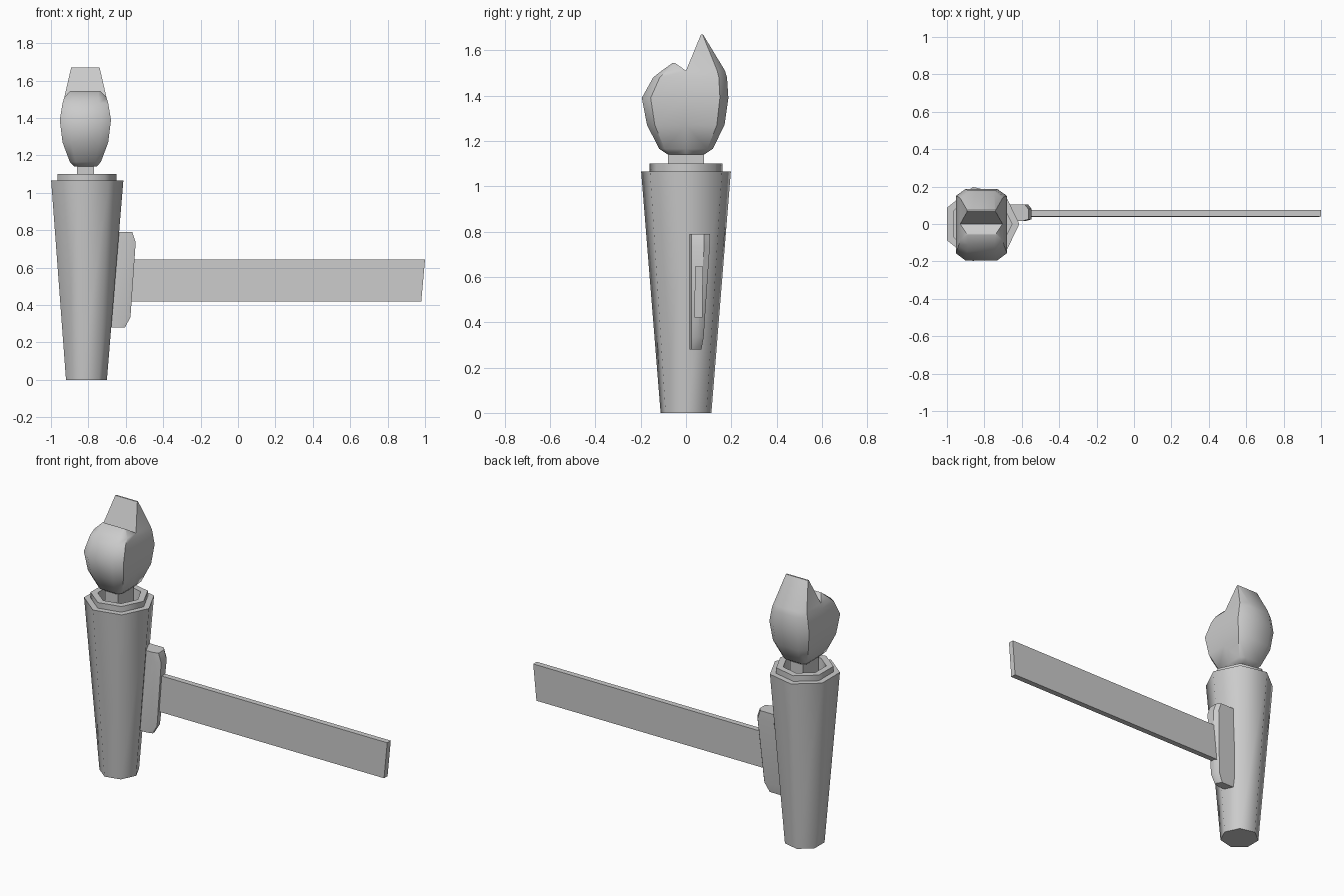
import bpy, bmesh, math

if "Cube" in bpy.data.objects:
    bpy.data.objects.remove(bpy.data.objects["Cube"])

CX = -0.816  # torch axis


def make(name, verts, faces, angle=40):
    me = bpy.data.meshes.new(name)
    me.from_pydata(verts, [], faces)
    bm = bmesh.new()
    bm.from_mesh(me)
    bmesh.ops.remove_doubles(bm, verts=bm.verts, dist=1e-4)
    bmesh.ops.recalc_face_normals(bm, faces=bm.faces)
    bm.to_mesh(me)
    bm.free()
    ob = bpy.data.objects.new(name, me)
    bpy.context.collection.objects.link(ob)
    bpy.ops.object.select_all(action='DESELECT')
    ob.select_set(True)
    bpy.context.view_layer.objects.active = ob
    bpy.ops.object.shade_smooth_by_angle(angle=math.radians(angle))
    return ob


def loft(rings, cap=True):
    n = len(rings[0])
    verts = [p for r in rings for p in r]
    faces = [(i * n + j, i * n + (j + 1) % n, (i + 1) * n + (j + 1) % n, (i + 1) * n + j)
             for i in range(len(rings) - 1) for j in range(n)]
    if cap:
        faces += [tuple(range(n)), tuple(range(len(verts) - n, len(verts)))]
    return verts, faces


def ring(r, z, n=7):
    return [(CX + r * math.cos(2 * math.pi * k / n), r * math.sin(2 * math.pi * k / n), z)
            for k in range(n)]


# Tapered handle with stepped rim and hollow cup
profile = [(0.115, 0), (0.203, 1.065), (0.166, 1.065), (0.166, 1.10), (0.125, 1.10), (0.115, 0.98)]
make("torch_handle", *loft([ring(r, z) for r, z in profile]), angle=55)

# Wick block
make("wick", *loft([[(CX + sx * 0.045, sy * 0.08, z)
                     for sx, sy in ((-1, -1), (1, -1), (1, 1), (-1, 1))] for z in (0.97, 1.16)]))

# Flame: two half shells sharing a lower body and splitting into two tips
# rows: z, half width, outer y, inner y
front = [(1.14, .06, -.08, 0), (1.165, .083, -.118, 0), (1.27, .122, -.172, 0),
         (1.39, .137, -.195, 0), (1.48, .122, -.145, 0), (1.51, .113, -.107, 0),
         (1.545, .08, -.058, -.05)]
back = [(1.14, .06, .08, 0), (1.165, .083, .118, 0), (1.27, .122, .17, 0),
        (1.39, .137, .187, 0), (1.48, .122, .181, 0), (1.51, .113, .172, 0),
        (1.67, .076, .075, .066)]
fv, ff = [], []
for rows in (front, back):
    base = len(fv)
    for z, w, yo, yi in rows:
        ys = yi + (yo - yi) * 0.8
        for fx, y in ((-1, yi), (-1, ys), (-.62, yo), (.62, yo), (1, ys), (1, yi)):
            if z in (1.545, 1.67) and abs(fx) < 1:
                fx *= 1.5
            fv.append((CX + fx * w, y, z))
    for i in range(len(rows) - 1):
        for j in range(6 if i == len(rows) - 2 else 5):
            a, b = base + i * 6 + j, base + i * 6 + (j + 1) % 6
            ff.append((a, b, b + 6, a + 6))
    ff.append(tuple(base + k for k in range(6)))
    ff.append(tuple(len(fv) - 6 + k for k in range(6)))
make("flame", fv, ff, angle=45)

# Mounting plate, chamfered and following the handle slope: rows z, inner x, outer x, back y
plate = [(0.28, -.72, -.605, .068), (0.335, -.72, -.575, .078),
         (0.735, -.68, -.547, .105), (0.79, -.68, -.565, .105)]
make("mount_plate", *loft([[(xi, .015, z), (xo - .035, .015, z), (xo, .025, z),
                            (xo, y - .025, z), (xo - .02, y, z), (xi, y, z)]
                           for z, xi, xo, y in plate]), angle=35)

# Long flat bar with a slanted end
make("bar", *loft([[(x0, .037, .42), (x0, .072, .42), (x1, .075, .645), (x1, .04, .645)]
                   for x0, x1 in ((-.62, -.60), (.98, 1.0))]))
